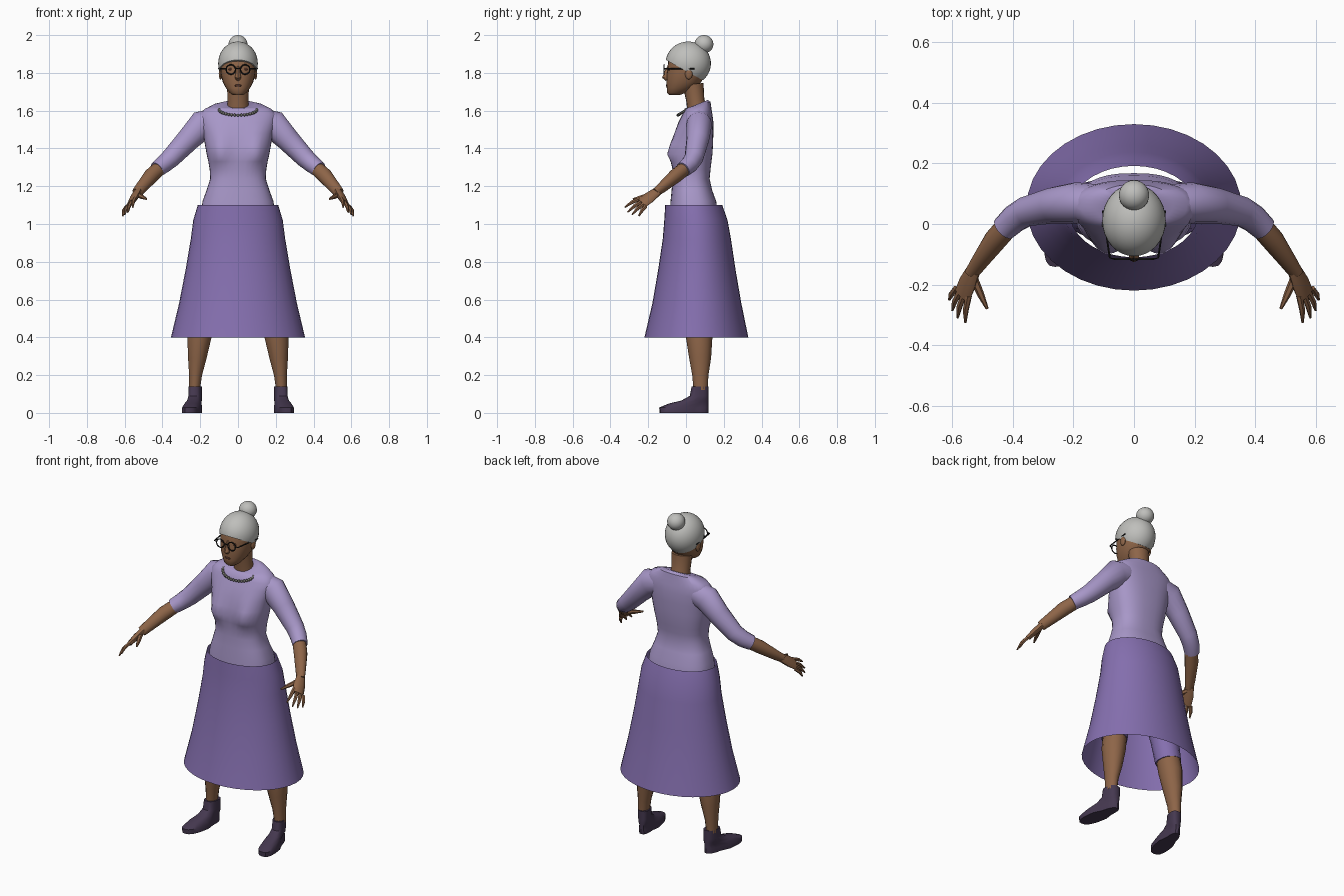
import bpy, bmesh
from math import sin, cos, pi, exp, radians
from mathutils import Vector, Matrix

cube = bpy.data.objects.get("Cube")
if cube:
    bpy.data.objects.remove(cube, do_unlink=True)


def material(name, r, g, b):
    m = bpy.data.materials.new(name)
    m.use_nodes = True
    m.diffuse_color = (r, g, b, 1)
    bsdf = next(n for n in m.node_tree.nodes if n.type == 'BSDF_PRINCIPLED')
    bsdf.inputs["Base Color"].default_value = (r, g, b, 1)
    bsdf.inputs["Roughness"].default_value = 0.8
    return m


SKIN = material("brown skin", .27, .13, .065)
SHIRT = material("lavender shirt", .39, .31, .58)
SKIRT = material("purple skirt", .235, .16, .43)
HAIR = material("grey hair", .52, .52, .50)
SHOE = material("dark plum shoe", .06, .04, .08)
FRAME = material("black frame", .01, .01, .01)
BEAD = material("grey bead", .17, .17, .15)
LIP = material("dark lip", .08, .03, .02)


def finish(name, bm, mat, angle=45):
    me = bpy.data.meshes.new(name)
    bmesh.ops.recalc_face_normals(bm, faces=bm.faces)
    bm.to_mesh(me)
    bm.free()
    ob = bpy.data.objects.new(name, me)
    bpy.context.collection.objects.link(ob)
    me.materials.append(mat)
    bpy.ops.object.select_all(action='DESELECT')
    ob.select_set(True)
    bpy.context.view_layer.objects.active = ob
    bpy.ops.object.shade_smooth_by_angle(angle=radians(angle))
    return ob


def loft(name, rings, mat, caps=True, angle=45):
    """Skin a list of equal-length point rings."""
    bm = bmesh.new()
    vs = [[bm.verts.new(p) for p in ring] for ring in rings]
    n = len(vs[0])
    for a, b in zip(vs, vs[1:]):
        for i in range(n):
            j = (i + 1) % n
            bm.faces.new((a[i], a[j], b[j], b[i]))
    if caps:
        bm.faces.new(vs[0][::-1])
        bm.faces.new(vs[-1])
    return finish(name, bm, mat, angle)


def level_ring(z, rx, y0, y1, n=28, square=1.0, tilt=0.0):
    """Horizontal oval from y0 to y1; square below 1 makes it boxier."""
    cy, ry, pts = (y0 + y1) / 2, (y1 - y0) / 2, []
    for i in range(n):
        c, s = cos(2 * pi * i / n), sin(2 * pi * i / n)
        x = rx * abs(c) ** square * (1 if c > 0 else -1)
        y = ry * abs(s) ** square * (1 if s > 0 else -1)
        pts.append(Vector((x, cy + y, z + tilt * y)))
    return pts


def tube(name, path, mat, n=12, ref=(0, 1, 0), side=1, angle=45):
    """Tapered limb; path items are (point, radius along ref, other radius)."""
    mirror = Vector((side, 1, 1))
    pts = [Vector(p[0]) for p in path]
    rings = []
    for k, (p, ru, rv) in enumerate(path):
        t = (pts[min(k + 1, len(pts) - 1)] - pts[max(k - 1, 0)]).normalized()
        u = Vector(ref)
        u = (u - t * u.dot(t)).normalized()
        v = t.cross(u)
        rings.append([(pts[k] + u * ru * cos(2 * pi * i / n)
                       + v * rv * sin(2 * pi * i / n)) * mirror for i in range(n)])
    return loft(name, rings, mat, angle=angle)


def add_ball(bm, centre, radii, u=24, v=16):
    m = Matrix.Translation(centre) @ Matrix.Diagonal((*radii, 1))
    bmesh.ops.create_uvsphere(bm, u_segments=u, v_segments=v, radius=1, matrix=m)


def ball(name, centre, radii, mat, u=24, v=16):
    bm = bmesh.new()
    add_ball(bm, centre, radii, u, v)
    return finish(name, bm, mat)


# Skirt: open flared shell
loft("skirt", [level_ring(z, rx, a, b, 36) for z, rx, a, b in (
    (.40, .355, -.22, .33), (.58, .312, -.178, .293), (.76, .277, -.147, .262),
    (.92, .25, -.123, .238), (1.02, .237, -.115, .22), (1.10, .213, -.11, .192))],
    SKIRT, caps=False)

# Shirt body with bust
body = [level_ring(z, rx, a, b, 36, .8) for z, rx, a, b in (
    (1.06, .195, -.085, .168), (1.12, .188, -.082, .16), (1.18, .166, -.076, .138),
    (1.24, .147, -.072, .125), (1.29, .15, -.072, .13), (1.33, .157, -.076, .135),
    (1.37, .166, -.078, .14), (1.42, .175, -.072, .143), (1.48, .184, -.06, .145),
    (1.54, .2, -.04, .145), (1.58, .203, -.02, .14), (1.61, .175, -.008, .135))]
body.append(level_ring(1.63, .13, .0, .13, 36, .9, .25))
body.append(level_ring(1.635, .09, .008, .115, 36, 1, .4))
for ring in body:
    for p in ring:
        if p.y < 0:
            dz = (p.z - 1.36) / (.10 if p.z > 1.36 else .035)
            p.y -= .034 * exp(-((abs(p.x) - .1) / .05) ** 2 - dz * dz)
loft("shirt_body", body, SHIRT)

# Hips under the skirt
loft("hips", [level_ring(z, rx, a, b) for z, rx, a, b in (
    (.82, .12, -.03, .13), (.92, .19, -.06, .16), (1.08, .185, -.075, .155))], SKIRT)

# Limbs, one pass per side
for side, label in ((1, "left_"), (-1, "right_")):
    tube(label + "sleeve", [
        ((.11, .07, 1.545), .06, .07), ((.19, .07, 1.525), .068, .077),
        ((.265, .062, 1.445), .06, .062), ((.355, .042, 1.35), .05, .052),
        ((.395, .018, 1.315), .047, .047), ((.43, -.015, 1.288), .042, .042)],
        SHIRT, 16, side=side)
    tube(label + "forearm", [
        ((.405, .008, 1.305), .038, .038), ((.46, -.055, 1.255), .037, .04),
        ((.51, -.125, 1.195), .027, .032), ((.535, -.162, 1.165), .021, .028)],
        SKIN, side=side)
    across = (.035, .02, -.035)
    tube(label + "palm", [
        ((.53, -.152, 1.172), .026, .02), ((.55, -.195, 1.14), .036, .019),
        ((.567, -.235, 1.11), .037, .014)], SKIN, 10, across, side)
    # Fingers spread across the knuckles
    tips = ((.557, -.325, 1.088), (.583, -.31, 1.062), (.6, -.285, 1.05), (.61, -.25, 1.042))
    for k, (tip, name) in enumerate(zip(tips, ("index", "middle", "ring", "little"))):
        base = Vector((.567, -.225, 1.115)) + Vector(across) * (k - 1.5) * .4
        mid = base.lerp(Vector(tip), .55) + Vector((.004, 0, .006))
        tube(f"{label}{name}_finger", [(base, .011, .011), (mid, .010, .010),
             (tip, .004, .004)], SKIN, 6, across, side)
    tube(label + "thumb", [((.53, -.178, 1.155), .014, .014),
         ((.507, -.232, 1.143), .012, .012), ((.485, -.28, 1.132), .005, .005)],
         SKIN, 6, across, side)
    # Legs and stockings above the knee
    tube(label + "legging", [
        ((.1, .05, .96), .095, .095), ((.14, .05, .78), .092, .092),
        ((.175, .055, .6), .078, .078), ((.193, .063, .47), .073, .071)],
        SKIRT, 16, side=side)
    tube(label + "leg", [
        ((.19, .063, .5), .069, .066), ((.205, .07, .4), .07, .065),
        ((.216, .075, .29), .058, .05), ((.225, .076, .2), .043, .035),
        ((.23, .077, .12), .037, .029)], SKIN, 14, side=side)
    # Shoe with the toe turned outward
    shoe = [level_ring(z, rx, a, b, 20, .75) for z, rx, a, b in (
        (0, .05, -.14, .118), (.028, .05, -.142, .12), (.05, .042, -.09, .12),
        (.065, .036, -.025, .12), (.09, .034, .02, .12), (.14, .034, .03, .12))]
    for ring in shoe:
        for p in ring:
            if p.z < .06 and p.y > .02:
                p.x *= .72
            p.x = side * (p.x + .228 + (.06 - p.y) * .16)
    loft(label + "shoe", shoe, SHOE, angle=35)

# Neck, head and facial features
tube("neck", [((0, .07, 1.57), .062, .066), ((0, .05, 1.65), .048, .055),
              ((0, .038, 1.74), .055, .06)], SKIN, 18)
loft("head", [level_ring(z, rx, a, b, 24, .92) for z, rx, a, b in (
    (1.682, .026, -.088, -.035), (1.695, .045, -.1, .0), (1.72, .064, -.102, .045),
    (1.75, .08, -.104, .08), (1.79, .09, -.102, .1), (1.83, .095, -.098, .11),
    (1.88, .092, -.092, .105), (1.92, .07, -.07, .085))], SKIN)
tube("nose", [((0, -.09, 1.835), .008, .008), ((0, -.102, 1.8), .014, .012),
              ((0, -.108, 1.775), .018, .017), ((0, -.1, 1.762), .008, .01)], SKIN, 8)
ball("mouth", (0, -.102, 1.733), (.02, .005, .006), LIP, 12, 8)
for side, label in ((1, "left_"), (-1, "right_")):
    ball(label + "ear", (side * .092, .015, 1.795), (.01, .02, .03), SKIN, 12, 8)
    ball(label + "eye", (side * .04, -.089, 1.82), (.012, .005, .007), LIP, 12, 8)

# Hair cap cut along a sloping hairline, plus bun
bm = bmesh.new()
add_ball(bm, (0, .012, 1.85), (.105, .12, .116), 32, 20)
bmesh.ops.bisect_plane(bm, geom=bm.verts[:] + bm.edges[:] + bm.faces[:],
                       plane_co=(0, -.1, 1.865), plane_no=(0, .11, .2), clear_inner=True)
bmesh.ops.holes_fill(bm, edges=[e for e in bm.edges if e.is_boundary])
finish("hair", bm, HAIR)
ball("hair_bun", (0, .095, 1.952), (.05, .05, .048), HAIR)

# Spectacles
for side, label in ((1, "left_"), (-1, "right_")):
    bpy.ops.mesh.primitive_torus_add(location=(side * .038, -.116, 1.818),
                                     rotation=(pi / 2, 0, 0), major_radius=.025,
                                     minor_radius=.0035, major_segments=24, minor_segments=6)
    rim = bpy.context.object
    rim.name = label + "spectacle_rim"
    rim.data.materials.append(FRAME)
    bpy.ops.object.shade_smooth()
    r = .0035
    tube(label + "spectacle_arm", [((.063, -.116, 1.822), r, r), ((.08, -.112, 1.822), r, r),
         ((.103, .045, 1.822), r, r)], FRAME, 6, (0, 0, 1), side)
tube("spectacle_bridge", [((-.014, -.117, 1.822), .003, .003),
                          ((.014, -.117, 1.822), .003, .003)], FRAME, 6)

# Bead necklace hanging on the chest
bm = bmesh.new()
COUNT = 19
for i in range(COUNT):
    a = pi * i / (COUNT - 1)
    add_ball(bm, (.1 * cos(a), .005 - .048 * sin(a), 1.606 - .03 * sin(a)), (.008,) * 3, 10, 6)
finish("necklace", bm, BEAD)
